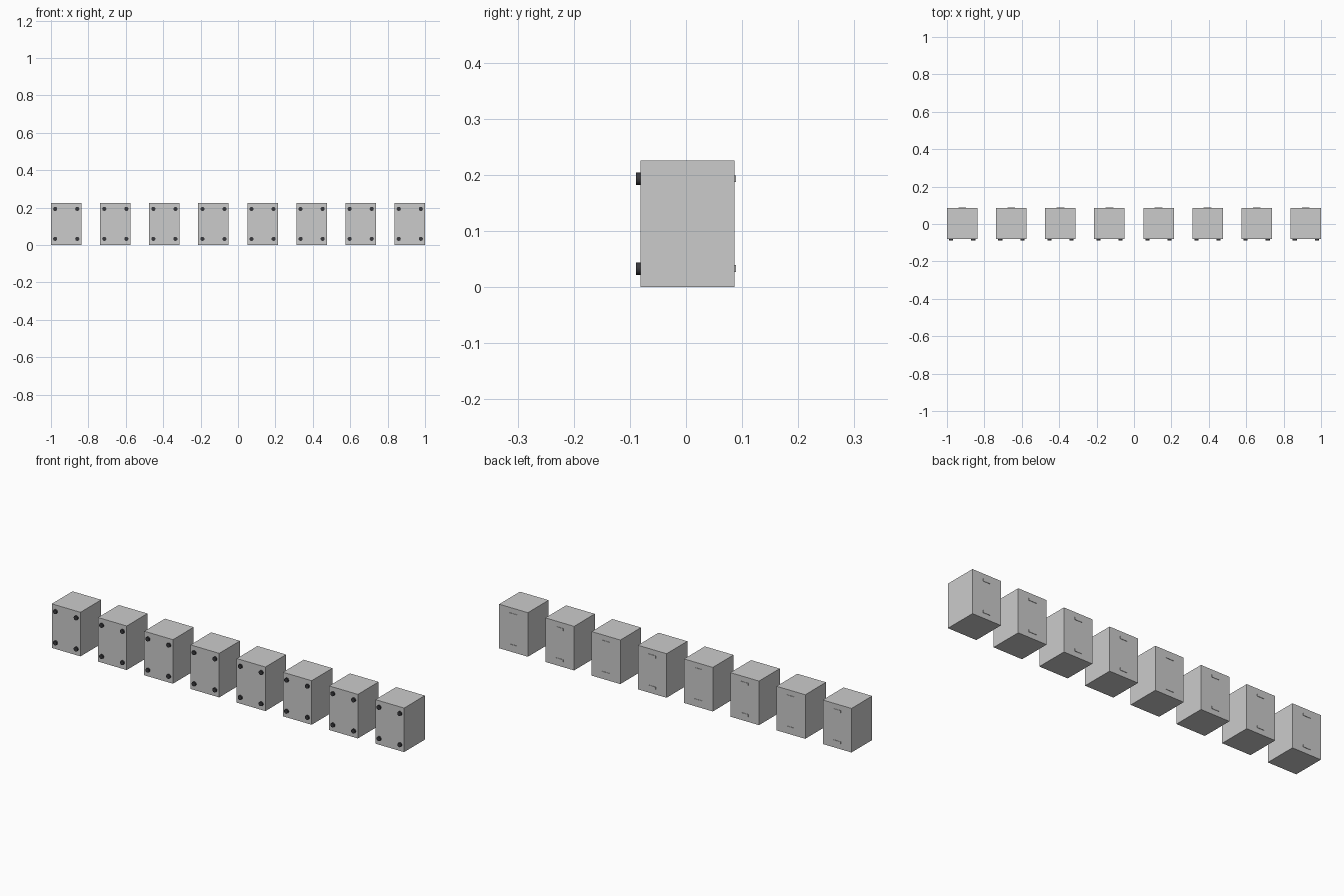
import bpy
from math import pi

if "Cube" in bpy.data.objects:
    bpy.data.objects.remove(bpy.data.objects["Cube"])

COUNT, PITCH, HALF_W = 8, 0.2624, 0.0815
Y_FRONT, Y_BACK, HEIGHT = -0.0815, 0.0865, 0.226
ROWS = (0.033, 0.193)

dark = bpy.data.materials.new("dark_rubber")
dark.diffuse_color = (0.04, 0.04, 0.045, 1)
dark.use_nodes = True
dark.node_tree.nodes["Principled BSDF"].inputs["Base Color"].default_value = dark.diffuse_color


def box(name, x0, x1, y0, y1, z0, z1):
    bpy.ops.mesh.primitive_cube_add(size=1, location=((x0 + x1) / 2, (y0 + y1) / 2, (z0 + z1) / 2))
    ob = bpy.context.object
    ob.name = name
    ob.scale = (x1 - x0, y1 - y0, z1 - z0)
    bpy.ops.object.transform_apply(location=False, rotation=False, scale=True)
    return ob


def stud(x, z):
    bpy.ops.mesh.primitive_cylinder_add(vertices=24, radius=0.011, depth=0.0075,
                                        location=(x, Y_FRONT - 0.00375, z), rotation=(pi / 2, 0, 0))
    ob = bpy.context.object
    ob.name = "front_stud"
    ob.data.materials.append(dark)
    bpy.ops.object.shade_smooth_by_angle()


for i in range(COUNT):
    cx = (i - (COUNT - 1) / 2) * PITCH
    # Plain block body
    box("block", cx - HALF_W, cx + HALF_W, Y_FRONT, Y_BACK, 0, HEIGHT)
    for z in ROWS:
        # Round studs in the front corners
        for side in (-1, 1):
            stud(cx + side * 0.059, z)
        # Thin tab on the back
        box("back_tab", cx - 0.021, cx + 0.021, Y_BACK, Y_BACK + 0.0022, z - 0.006, z + 0.006)
